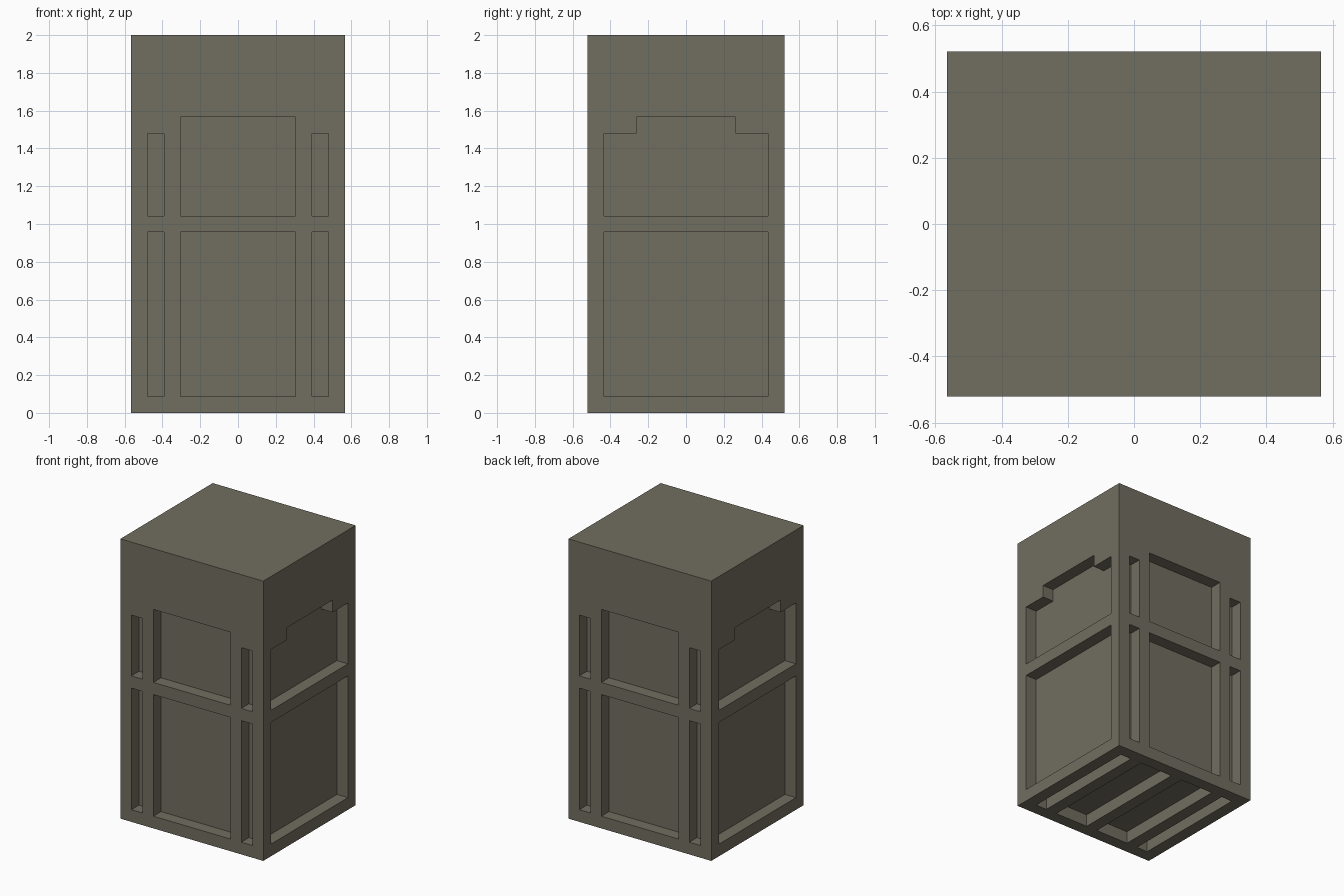
import bpy, bmesh
from mathutils import Vector

cube = bpy.data.objects.get("Cube")
if cube:
    bpy.data.objects.remove(cube, do_unlink=True)

# Overall block measured in modules: the frame thickness is one module
SIZE = (13, 12, 23)
UNIT = 2 / SIZE[2]

# One painted colour
paint = bpy.data.materials.new("olive_grey")
paint.use_nodes = True
colour = (0.165, 0.156, 0.116, 1)
paint.diffuse_color = colour
bsdf = next(n for n in paint.node_tree.nodes if n.type == "BSDF_PRINCIPLED")
bsdf.inputs["Base Color"].default_value = colour
bsdf.inputs["Roughness"].default_value = 0.8

# Recesses, each a box given as x, y and z ranges
recesses = []
NARROW, WIDE, LOWER = ((1, 2), (11, 12)), (3, 10), (1, 11)

# Front and back: tall and short panels with narrow slots beside them
for depth in ((0, 1), (11, 12)):
    for xr in (*NARROW, WIDE):
        top = 18 if xr == WIDE else 17
        recesses += [(xr, depth, LOWER), (xr, depth, (12, top))]

# Sides: tall panel below, stepped panel above
for depth in ((0, 1), (12, 13)):
    recesses += [(depth, (1, 11), LOWER), (depth, (1, 11), (12, 17)),
                 (depth, (3, 9), (17, 18))]

# Underside: four grooves running front to back
for xr in (*NARROW, (3, 6), (7, 10)):
    recesses.append((xr, (1, 11), (0, 1)))

# Grid lines only where a recess starts or stops
lines = [sorted({0, SIZE[a], *(v for r in recesses for v in r[a])}) for a in range(3)]


def solid(cell):
    """True when the grid cell is inside the block and outside every recess."""
    if any(not 0 <= cell[a] < len(lines[a]) - 1 for a in range(3)):
        return False
    low = [lines[a][cell[a]] for a in range(3)]
    return not any(all(r[a][0] <= low[a] < r[a][1] for a in range(3)) for r in recesses)


def corner(index):
    x, y, z = (lines[a][index[a]] for a in range(3))
    return Vector((x - SIZE[0] / 2, y - SIZE[1] / 2, z)) * UNIT


# Skin every exposed side of the solid cells
bm = bmesh.new()
verts = {}
cells = [(i, j, k) for i in range(len(lines[0]) - 1)
         for j in range(len(lines[1]) - 1) for k in range(len(lines[2]) - 1)]
for cell in filter(solid, cells):
    for axis in range(3):
        b, c = (axis + 1) % 3, (axis + 2) % 3
        for side in (0, 1):
            neighbour = list(cell)
            neighbour[axis] += 2 * side - 1
            if solid(neighbour):
                continue
            loop = []
            for db, dc in ((0, 0), (1, 0), (1, 1), (0, 1)):
                p = list(cell)
                p[axis] += side
                p[b] += db
                p[c] += dc
                p = tuple(p)
                if p not in verts:
                    verts[p] = bm.verts.new(corner(p))
                loop.append(verts[p])
            bm.faces.new(loop if side else loop[::-1])

mesh = bpy.data.meshes.new("panelled_block")
bm.to_mesh(mesh)
bm.free()
mesh.materials.append(paint)
block = bpy.data.objects.new("panelled_block", mesh)
bpy.context.collection.objects.link(block)
